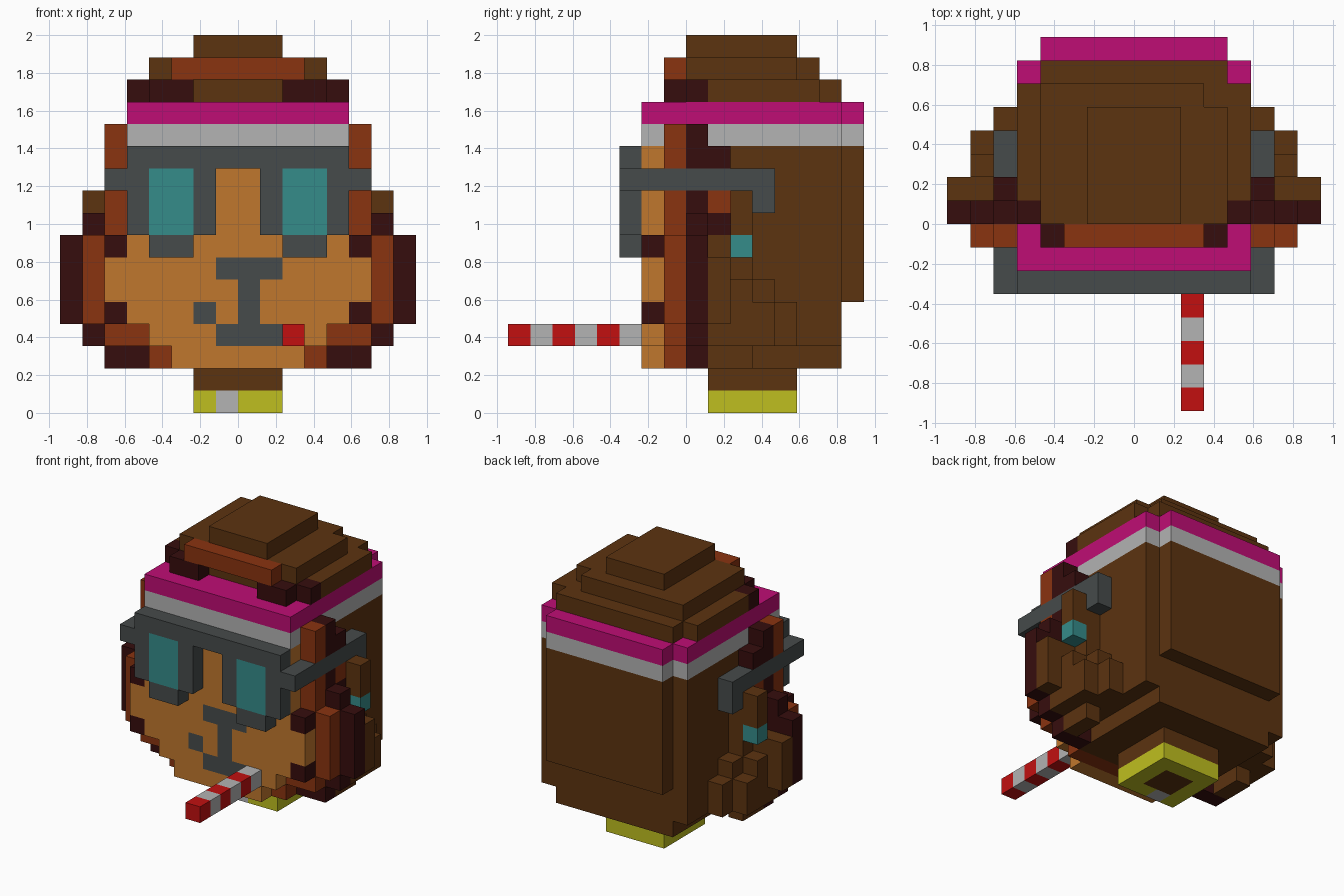
import bpy
import bmesh
from mathutils import Vector

cube = bpy.data.objects.get("Cube")
if cube:
    bpy.data.objects.remove(cube, do_unlink=True)

UNIT = 2 / 17  # edge of one block


def material(name, r, g, b):
    mat = bpy.data.materials.new(name)
    mat.use_nodes = True
    mat.diffuse_color = (r, g, b, 1)
    mat.node_tree.nodes["Principled BSDF"].inputs["Base Color"].default_value = (r, g, b, 1)
    return mat


BROWN = material("brown_fur", .107, .033, .005)
RUST = material("rust_fur", .254, .033, .005)
DARK = material("dark_fur", .037, .004, .004)
TAN = material("tan_skin", .527, .184, .026)
PINK = material("pink_cloth", .521, .004, .178)
SILVER = material("light_grey", .451, .451, .451)
SLATE = material("slate_grey", .061, .07, .07)
TEAL = material("teal", .036, .262, .254)
RED = material("red", .539, .005, .005)
YELLOW = material("yellow", .521, .521, .014)

cells = {}  # block position -> part name; later parts carve into earlier ones
parts = {}  # part name -> material


def blocks(part, mat, xs, ys, zs, mirror=False):
    """Fill a box of blocks, optionally on both sides."""
    parts[part] = mat
    for x in range(*xs):
        for y in range(*ys):
            for z in range(*zs):
                cells[x, y, z] = part
                if mirror:
                    cells[-1 - x, y, z] = part


def layer(part, mat, ys, rows):
    """Symmetric upright slab given as (half width, bottom, top) rows."""
    for half, low, high in rows:
        blocks(part, mat, (-half, half), ys, (low, high))


# Head core and back of the head
blocks("head", BROWN, (-5, 5), (0, 7), (3, 12))
blocks("head", BROWN, (-4, 4), (7, 8), (5, 12))

# Layered fur around the face, back to front
layer("outer_fur", DARK, (0, 1), [(6, 2, 3), (7, 3, 4), (8, 4, 8), (7, 8, 9), (6, 9, 13)])
layer("inner_fur", RUST, (-1, 0), [(4, 2, 3), (6, 3, 4), (7, 4, 8), (6, 8, 13)])
layer("face", TAN, (-2, -1), [(3, 2, 3), (4, 3, 4), (5, 4, 5), (6, 5, 7), (5, 7, 12)])
for z in (4, 7):
    blocks("face_fur_patch", DARK, (5, 6), (-2, -1), (z, z + 1), True)
blocks("head", BROWN, (-4, 4), (0, 7), (2, 3))

# Nose and mouth
blocks("nose", SLATE, (-1, 2), (-2, -1), (6, 7))
blocks("nose", SLATE, (0, 1), (-2, -1), (4, 6))
blocks("mouth", SLATE, (-1, 2), (-2, -1), (3, 4))
blocks("mouth", SLATE, (-2, -1), (-2, -1), (4, 5))

# Striped stick held in the mouth
for y in range(-8, -2):
    if y % 2:
        blocks("stick_light_bands", SILVER, (2, 3), (y, y + 1), (3, 4))
    else:
        blocks("stick_red_bands", RED, (2, 3), (y, y + 1), (3, 4))

# Stepped side hair
blocks("side_hair", BROWN, (5, 6), (1, 3), (2, 8), True)
blocks("side_hair", BROWN, (5, 6), (3, 4), (3, 6), True)
blocks("side_hair", BROWN, (5, 6), (4, 5), (3, 5), True)
blocks("side_hair", BROWN, (6, 7), (1, 2), (3, 7), True)
blocks("side_hair", BROWN, (6, 7), (2, 3), (3, 6), True)
blocks("side_hair", BROWN, (6, 7), (3, 4), (3, 5), True)
blocks("side_hair", BROWN, (7, 8), (1, 2), (4, 7), True)

# Ears with earrings
blocks("ear", BROWN, (5, 7), (2, 3), (8, 10), True)
blocks("earring", TEAL, (6, 7), (2, 3), (7, 8), True)
blocks("ear_inner", RUST, (5, 6), (1, 2), (9, 10), True)
for z in (8, 11):
    blocks("ear_fur", DARK, (5, 6), (1, 2), (z, z + 1), True)

# Headband: grey lower and pink upper stripe
for part, mat, z in (("headband_lower", SILVER, 12), ("headband_upper", PINK, 13)):
    blocks(part, mat, (-5, 5), (-2, 7), (z, z + 1))
    blocks(part, mat, (-4, 4), (7, 8), (z, z + 1))

# Hair on top
blocks("top_hair", BROWN, (-5, 5), (0, 6), (14, 15))
blocks("top_hair", BROWN, (-4, 4), (6, 7), (14, 15))
blocks("top_hair", BROWN, (-4, 4), (0, 5), (15, 16))
blocks("top_hair", BROWN, (-4, 3), (5, 6), (15, 16))
blocks("top_hair", BROWN, (-2, 2), (0, 5), (16, 17))
blocks("fringe", RUST, (-3, 3), (-1, 0), (15, 16))
blocks("fringe_sides", DARK, (2, 4), (-1, 0), (14, 15), True)
blocks("fringe_sides", DARK, (4, 5), (0, 1), (14, 15), True)

# Goggles: frame, lenses and side arms
blocks("goggles_frame", SLATE, (-5, 5), (-3, -2), (11, 12))
blocks("goggles_frame", SLATE, (1, 5), (-3, -2), (8, 11), True)
blocks("goggles_frame", SLATE, (2, 4), (-3, -2), (7, 8), True)
blocks("goggles_lens", TEAL, (2, 4), (-3, -2), (8, 11), True)
blocks("goggles_arm", SLATE, (5, 6), (-3, 4), (10, 11), True)
blocks("goggles_arm", SLATE, (5, 6), (3, 4), (9, 10), True)

# Neck and collar with a clasp
blocks("neck", BROWN, (-2, 2), (1, 5), (1, 2))
blocks("collar", YELLOW, (-2, 2), (1, 5), (0, 1))
blocks("neck", BROWN, (-1, 1), (2, 4), (0, 1))
blocks("collar_clasp", SILVER, (-1, 0), (1, 2), (0, 1))


def build(part, mat):
    """Mesh the exposed sides of one part's blocks and merge flat areas."""
    bm = bmesh.new()
    for cell in [c for c, p in cells.items() if p == part]:
        centre = Vector(cell) + Vector((.5, .5, .5))
        for axis in range(3):
            for sign in (-1, 1):
                beside = list(cell)
                beside[axis] += sign
                if tuple(beside) in cells:
                    continue
                n, u = Vector(), Vector()
                n[axis] = sign / 2
                u[(axis + 1) % 3] = .5
                v = n.cross(u) * 2
                corners = (-u - v, u - v, u + v, v - u)
                bm.faces.new([bm.verts.new((centre + n + c) * UNIT) for c in corners])
    bmesh.ops.remove_doubles(bm, verts=bm.verts[:], dist=.001)
    bmesh.ops.dissolve_limit(bm, angle_limit=.01, verts=bm.verts[:], edges=bm.edges[:])
    mesh = bpy.data.meshes.new(part)
    bm.to_mesh(mesh)
    bm.free()
    mesh.materials.append(mat)
    bpy.context.collection.objects.link(bpy.data.objects.new(part, mesh))


for part, mat in parts.items():
    build(part, mat)
